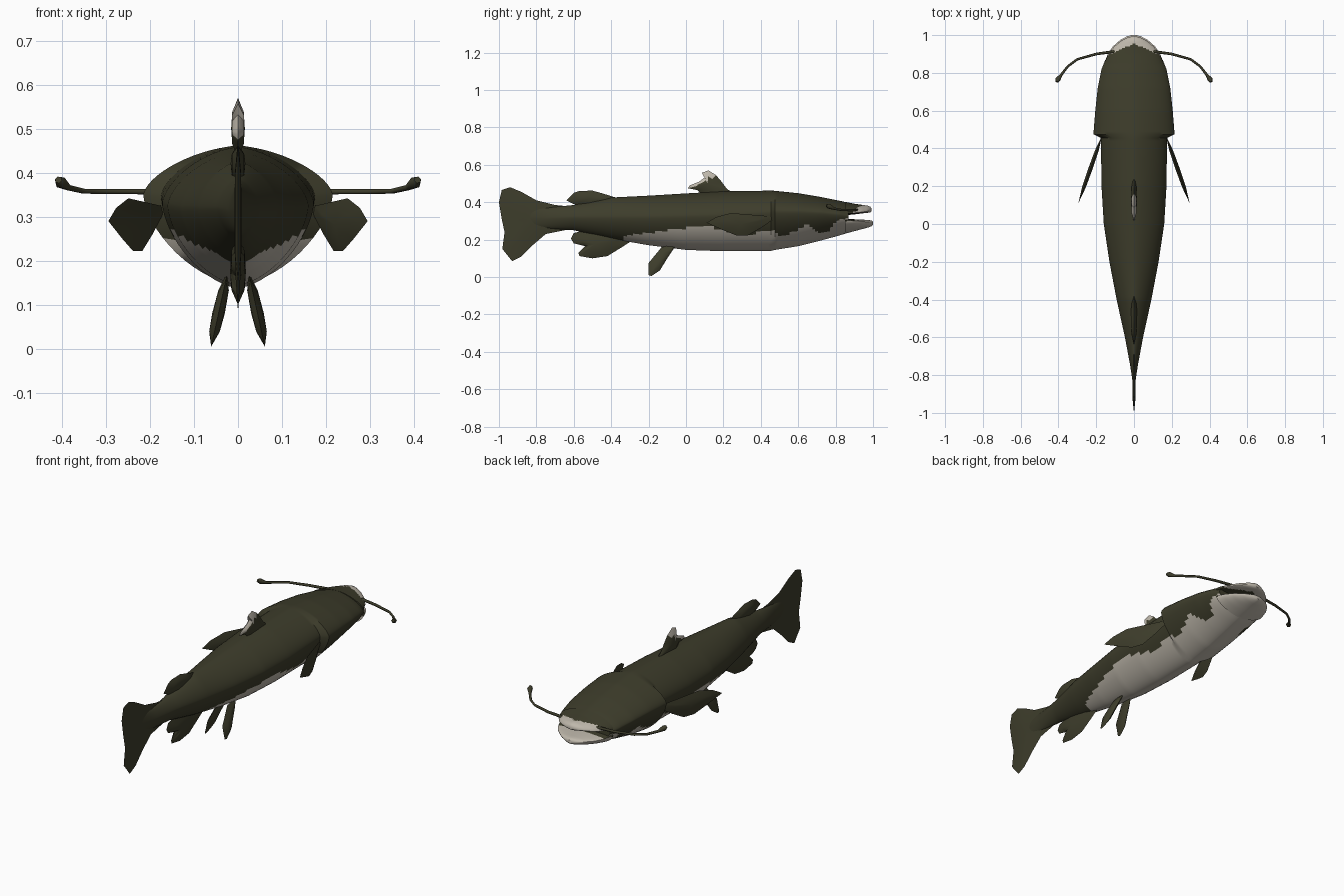
import bpy, bmesh, math
from mathutils import Vector

if "Cube" in bpy.data.objects:
    bpy.data.objects.remove(bpy.data.objects["Cube"])


def material(name, rgb):
    m = bpy.data.materials.new(name)
    m.diffuse_color = (*rgb, 1)
    m.use_nodes = True
    m.node_tree.nodes["Principled BSDF"].inputs["Base Color"].default_value = m.diffuse_color
    return m


OLIVE = material("dark olive", (0.047, 0.046, 0.024))
CREAM = material("pale belly", (0.52, 0.48, 0.41))


def lerp_table(table, y):
    """Linear lookup of a row in a table sorted by its first column."""
    if y <= table[0][0]:
        return table[0][1:]
    for a, b in zip(table, table[1:]):
        if y <= b[0]:
            t = (y - a[0]) / (b[0] - a[0])
            return tuple(p + (q - p) * t for p, q in zip(a[1:], b[1:]))
    return table[-1][1:]


def finish(name, bm, is_pale, angle=40):
    bmesh.ops.recalc_face_normals(bm, faces=bm.faces)
    for f in bm.faces:
        f.material_index = int(is_pale(f.calc_center_median()))
    me = bpy.data.meshes.new(name)
    bm.to_mesh(me)
    bm.free()
    ob = bpy.data.objects.new(name, me)
    bpy.context.collection.objects.link(ob)
    me.materials.append(OLIVE)
    me.materials.append(CREAM)
    bpy.ops.object.select_all(action='DESELECT')
    ob.select_set(True)
    bpy.context.view_layer.objects.active = ob
    bpy.ops.object.shade_smooth_by_angle(angle=math.radians(angle))
    return ob


def loft(name, stations, step, power, is_pale, n=48):
    """Skin soft diamond sections; rows are y, half width, top, middle, bottom."""
    ys = []
    for a, b in zip(stations, stations[1:]):
        k = max(1, round((b[0] - a[0]) / step))
        ys += [a[0] + (b[0] - a[0]) * i / k for i in range(k)]
    ys.append(stations[-1][0])
    bm = bmesh.new()
    rings = []
    for y in ys:
        w, top, mid, bot = lerp_table(stations, y)
        ring = []
        for i in range(n):
            a = 2 * math.pi * i / n
            c, s = math.cos(a), math.sin(a)
            x = w * math.copysign(abs(c) ** (2 / power), c)
            h = abs(s) ** (2 / power)
            z = mid + (top - mid) * h if s > 0 else mid - (mid - bot) * h
            ring.append(bm.verts.new((x, y, z)))
        rings.append(ring)
    for r, q in zip(rings, rings[1:]):
        for i in range(n):
            j = (i + 1) % n
            bm.faces.new((r[i], r[j], q[j], q[i]))
    bm.faces.new(rings[0])
    bm.faces.new(rings[-1])
    return finish(name, bm, is_pale)


def fin(name, outline, thick, x_at=lambda y, z: 0.0, is_pale=lambda c: False, core=0.55):
    """Lens-shaped blade from a side outline (y, z); x_at leans it outward."""
    bm = bmesh.new()
    cy = sum(p[0] for p in outline) / len(outline)
    cz = sum(p[1] for p in outline) / len(outline)
    n = len(outline)
    rim = [bm.verts.new((x_at(y, z), y, z)) for y, z in outline]
    for side in (-1, 1):
        inner = []
        for y, z in outline:
            iy, iz = cy + (y - cy) * core, cz + (z - cz) * core
            inner.append(bm.verts.new((x_at(iy, iz) + side * thick, iy, iz)))
        hub = bm.verts.new((x_at(cy, cz) + side * thick * 1.2, cy, cz))
        for i in range(n):
            j = (i + 1) % n
            bm.faces.new((rim[i], rim[j], inner[j], inner[i]))
            bm.faces.new((inner[i], inner[j], hub))
    return finish(name, bm, is_pale, 60)


# Body, with a wavy pale belly and flared gill covers
belly_edge = [(-0.36, 0.10), (-0.33, 0.22), (-0.1, 0.25), (0.1, 0.275), (0.2, 0.25),
              (0.32, 0.225), (0.45, 0.25), (0.5, 0.22), (0.58, 0.24), (0.65, 0.28),
              (0.72, 0.235), (0.76, 0.24), (0.8, 0.30), (0.87, 0.32)]
body = [(-0.86, 0.004, 0.37, 0.32, 0.27), (-0.75, 0.020, 0.37, 0.315, 0.26),
        (-0.6, 0.048, 0.385, 0.32, 0.25), (-0.4, 0.092, 0.425, 0.32, 0.205),
        (-0.2, 0.13, 0.435, 0.32, 0.17), (0.0, 0.16, 0.447, 0.325, 0.145),
        (0.2, 0.172, 0.458, 0.33, 0.138), (0.455, 0.175, 0.462, 0.345, 0.14),
        (0.475, 0.215, 0.461, 0.35, 0.145), (0.6, 0.205, 0.448, 0.35, 0.165),
        (0.72, 0.192, 0.428, 0.345, 0.195), (0.82, 0.172, 0.408, 0.335, 0.222),
        (0.87, 0.152, 0.397, 0.325, 0.238)]
loft("body", body, 0.016, 1.6, lambda c: c.z < lerp_table(belly_edge, c.y)[0], 64)

# Jaws with an open mouth between them
upper = [(0.85, 0.158, 0.402, 0.340, 0.330), (0.90, 0.136, 0.392, 0.343, 0.335),
         (0.94, 0.105, 0.386, 0.347, 0.340), (0.97, 0.068, 0.382, 0.352, 0.343),
         (0.985, 0.04, 0.376, 0.356, 0.346), (0.993, 0.012, 0.366, 0.358, 0.351)]
loft("upper_jaw", upper, 0.008, 1.7, lambda c: c.y + 0.45 * abs(c.x) > 0.955 and c.z > 0.338)
lower = [(0.85, 0.158, 0.312, 0.304, 0.232), (0.90, 0.138, 0.309, 0.300, 0.245),
         (0.94, 0.112, 0.307, 0.297, 0.256), (0.975, 0.072, 0.305, 0.294, 0.265),
         (0.992, 0.04, 0.302, 0.290, 0.272), (1.0, 0.012, 0.296, 0.286, 0.278)]
loft("lower_jaw", lower, 0.01, 1.7, lambda c: c.z < 0.3 or c.y > 0.9)

# Fins on the centre line
fin("tail_fin", [(-0.6, 0.375), (-0.7, 0.385), (-0.8, 0.41), (-0.88, 0.455), (-0.94, 0.48),
                 (-0.985, 0.465), (-1.0, 0.40), (-0.985, 0.31), (-0.97, 0.24), (-0.982, 0.15),
                 (-0.93, 0.085), (-0.88, 0.11), (-0.82, 0.17), (-0.75, 0.23), (-0.6, 0.26)], 0.007)
fin("anal_fin", [(-0.28, 0.2), (-0.35, 0.155), (-0.42, 0.112), (-0.5, 0.10), (-0.57, 0.112),
                 (-0.575, 0.13), (-0.54, 0.165), (-0.6, 0.18), (-0.615, 0.205), (-0.6, 0.235),
                 (-0.5, 0.26), (-0.3, 0.25)], 0.015)
fin("adipose_fin", [(-0.36, 0.42), (-0.44, 0.445), (-0.5, 0.462), (-0.57, 0.46), (-0.6, 0.45),
                    (-0.64, 0.41), (-0.6, 0.39), (-0.53, 0.37), (-0.38, 0.38)], 0.014)
fin("dorsal_fin", [(0.26, 0.445), (0.22, 0.47), (0.19, 0.51), (0.16, 0.545), (0.12, 0.57),
                   (0.085, 0.557), (0.1, 0.532), (0.07, 0.51), (0.02, 0.49), (0.01, 0.475),
                   (0.06, 0.465), (0.09, 0.435)], 0.013,
    is_pale=lambda c: c.z > 0.488 + 0.45 * (c.y - 0.05))

# Paired fins and barbels
for side, label in ((-1, "left"), (1, "right")):
    fin(label + "_pectoral_fin",
        [(0.11, 0.29), (0.16, 0.32), (0.24, 0.342), (0.45, 0.325), (0.47, 0.31),
         (0.40, 0.262), (0.33, 0.222), (0.27, 0.222), (0.2, 0.25)], 0.010,
        lambda y, z: side * (0.172 + (0.46 - y) * 0.35))
    fin(label + "_pelvic_fin",
        [(-0.05, 0.175), (-0.13, 0.16), (-0.2, 0.075), (-0.2, 0.01), (-0.185, 0.005),
         (-0.14, 0.035), (-0.1, 0.10)], 0.012,
        lambda y, z: side * (0.062 - z * 0.22))
    curve = bpy.data.curves.new(label + "_barbel", 'CURVE')
    curve.dimensions = '3D'
    curve.bevel_depth = 0.007
    curve.bevel_resolution = 1
    curve.use_fill_caps = True
    path = [(0.09, 0.915, 0.36, 1.1), (0.2, 0.9, 0.357, 1), (0.3, 0.872, 0.357, 0.9),
            (0.35, 0.835, 0.358, 0.9), (0.385, 0.79, 0.366, 1.0), (0.403, 0.765, 0.378, 2.0),
            (0.408, 0.752, 0.384, 1.2)]
    spline = curve.splines.new('POLY')
    spline.points.add(len(path) - 1)
    for p, (x, y, z, r) in zip(spline.points, path):
        p.co = (side * x, y, z, 1)
        p.radius = r
    curve.materials.append(OLIVE)
    ob = bpy.data.objects.new(label + "_barbel", curve)
    bpy.context.collection.objects.link(ob)
